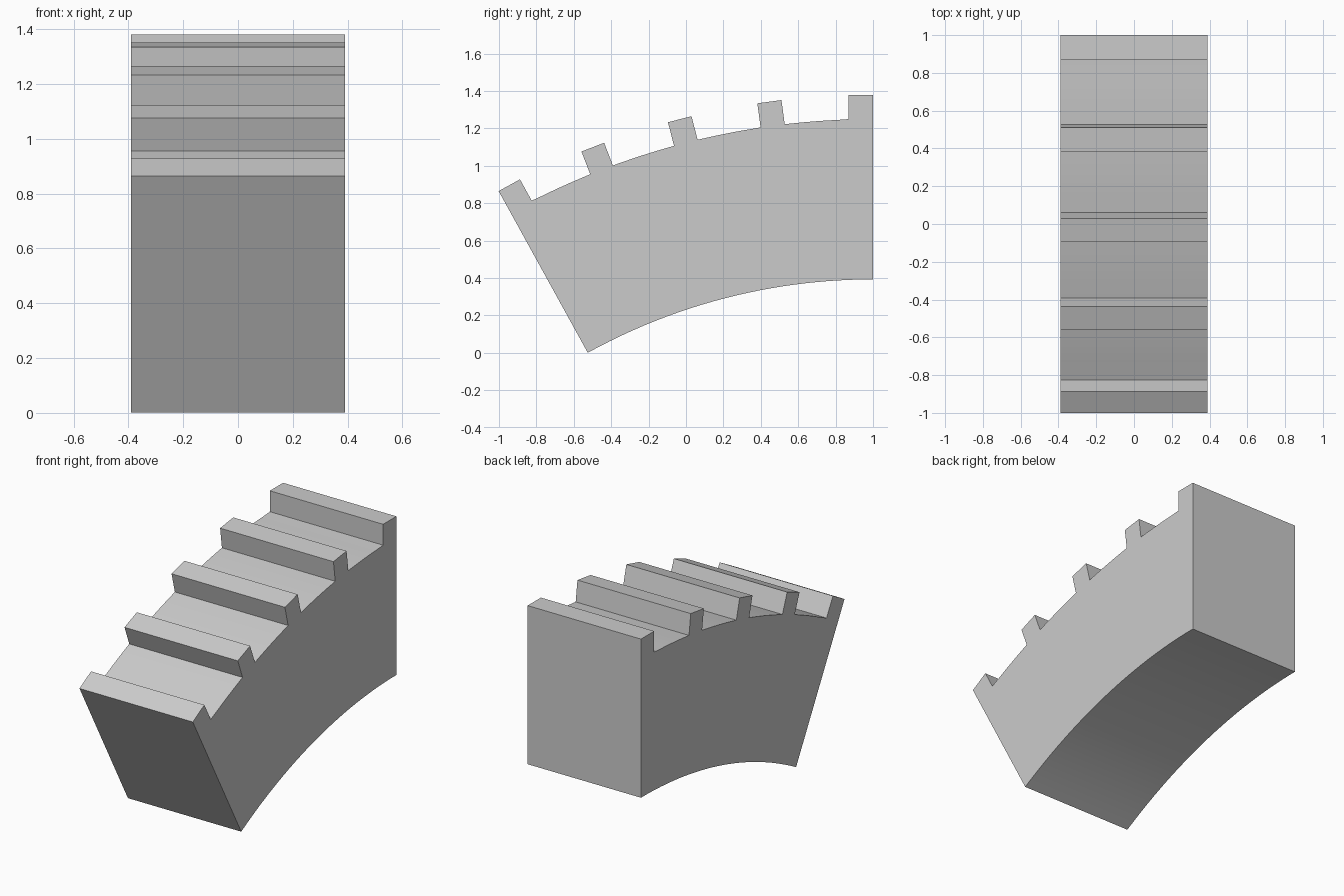
import bpy
import bmesh
from math import sin, cos, asin, radians

cube = bpy.data.objects.get("Cube")
if cube:
    bpy.data.objects.remove(cube, do_unlink=True)

# Arc dimensions, with the centre of curvature below the back face
CENTRE_Y, CENTRE_Z = 1.0, -2.767
R_INNER, R_OUTER, R_TIP = 3.16, 4.017, 4.147
SWEEP = radians(28.86)
HALF_WIDTH = 0.39
TOOTH = 0.13
TEETH = 5


def local(angle, across, radius):
    """Point in a frame turned by angle: across runs to the front, radius outward."""
    return (CENTRE_Y - radius * sin(angle) - across * cos(angle),
            CENTRE_Z + radius * cos(angle) - across * sin(angle))


def arc(radius, start, end, steps):
    return [local(start + (end - start) * i / steps, 0, radius)
            for i in range(steps + 1)]


# Toothed outer edge, running from back to front
half = asin(TOOTH / 2 / R_OUTER)
pitch = (SWEEP - 2 * half) / (TEETH - 1)
outline = []
for i in range(TEETH):
    mid = half + pitch * i
    # End teeth line up with the end faces, the others with their own middle
    if i == 0:
        frame, a, b = 0, 0, TOOTH
    elif i == TEETH - 1:
        frame, a, b = SWEEP, -TOOTH, 0
    else:
        frame, a, b = mid, -TOOTH / 2, TOOTH / 2
    if i == 0:
        outline.append(local(frame, a, R_TIP))
    else:
        outline += [local(frame, a, R_OUTER), local(frame, a, R_TIP)]
    outline.append(local(frame, b, R_TIP))
    if i < TEETH - 1:
        outline.append(local(frame, b, R_OUTER))
        outline += arc(R_OUTER, mid + half, mid + pitch - half, 6)[1:-1]

# Smooth inner edge, back from the front end
outline += arc(R_INNER, SWEEP, 0, 24)

# Extrude the outline across the width
bm = bmesh.new()
face = bm.faces.new([bm.verts.new((-HALF_WIDTH, y, z)) for y, z in outline])
result = bmesh.ops.extrude_face_region(bm, geom=[face])
moved = [v for v in result["geom"] if isinstance(v, bmesh.types.BMVert)]
bmesh.ops.translate(bm, verts=moved, vec=(2 * HALF_WIDTH, 0, 0))
bmesh.ops.recalc_face_normals(bm, faces=bm.faces)
mesh = bpy.data.meshes.new("toothed_arc_segment")
bm.to_mesh(mesh)
bm.free()

segment = bpy.data.objects.new("toothed_arc_segment", mesh)
bpy.context.collection.objects.link(segment)

# Plain grey material
grey = bpy.data.materials.new("light grey")
grey.use_nodes = True
colour = (0.6, 0.6, 0.6, 1)
grey.diffuse_color = colour
grey.node_tree.nodes["Principled BSDF"].inputs["Base Color"].default_value = colour
mesh.materials.append(grey)

# Smooth the curved surfaces and keep the corners sharp
bpy.ops.object.select_all(action="DESELECT")
segment.select_set(True)
bpy.context.view_layer.objects.active = segment
bpy.ops.object.shade_smooth_by_angle(angle=radians(30))
